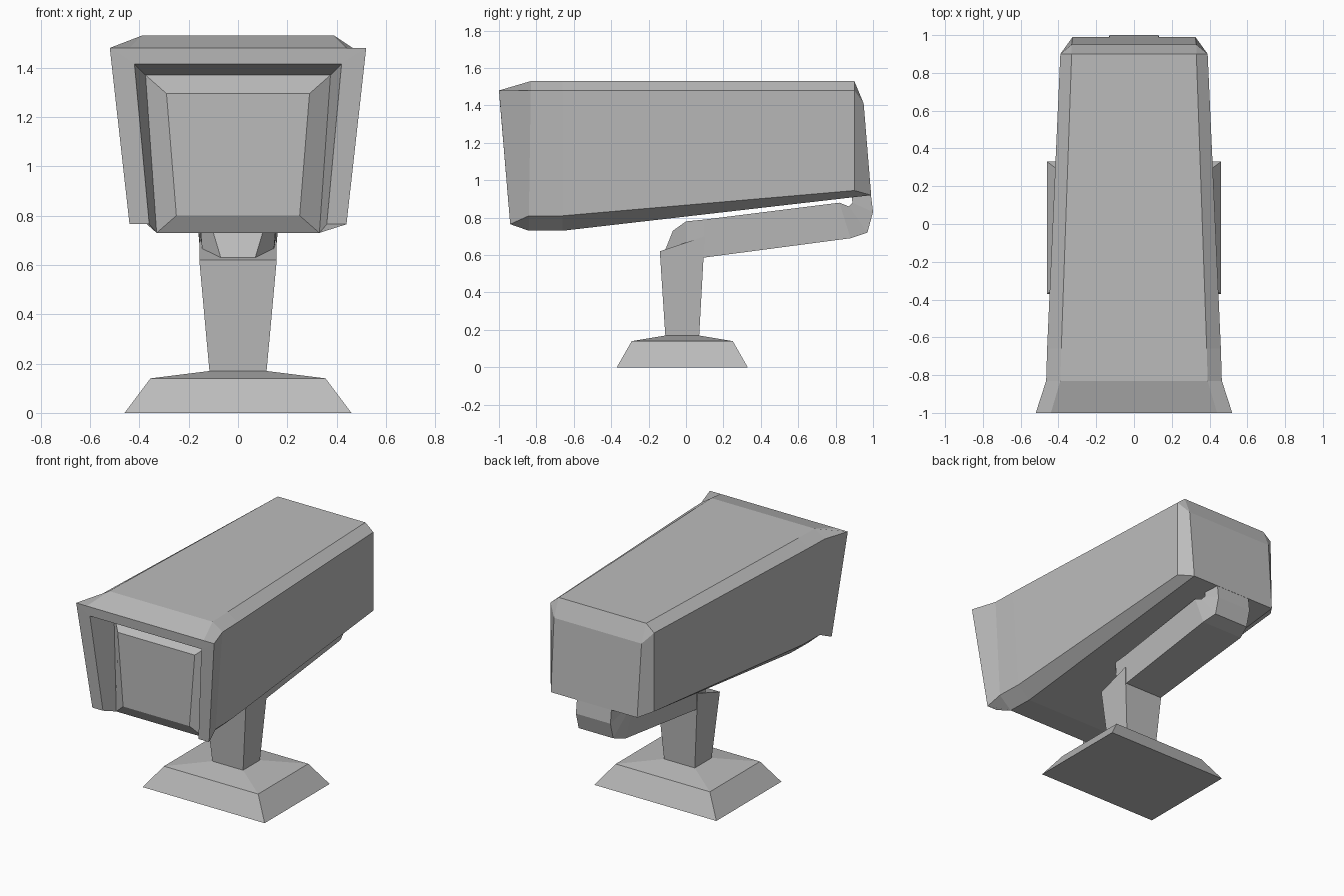
import bpy, bmesh

if "Cube" in bpy.data.objects:
    bpy.data.objects.remove(bpy.data.objects["Cube"])

grey = bpy.data.materials.new("plain grey")
grey.diffuse_color = (0.5, 0.5, 0.5, 1)
grey.use_nodes = True
grey.node_tree.nodes["Principled BSDF"].inputs["Base Color"].default_value = grey.diffuse_color


def build(name, bm):
    """Turn a bmesh into a flat-shaded grey object."""
    bmesh.ops.remove_doubles(bm, verts=bm.verts[:], dist=0.0005)
    bmesh.ops.recalc_face_normals(bm, faces=bm.faces[:])
    me = bpy.data.meshes.new(name)
    bm.to_mesh(me)
    bm.free()
    me.materials.append(grey)
    ob = bpy.data.objects.new(name, me)
    bpy.context.collection.objects.link(ob)


def ring(bm, half):
    """Right-hand points plus their mirror images form one closed ring."""
    pts = half + [(-x, y, z) for x, y, z in reversed(half)]
    return [bm.verts.new(p) for p in pts]


def bridge(bm, a, b):
    n = len(a)
    for i in range(n):
        j = (i + 1) % n
        bm.faces.new((a[i], a[j], b[j], b[i]))


def loft(name, halves):
    """Closed solid through a series of mirrored sections."""
    bm = bmesh.new()
    rings = [ring(bm, h) for h in halves]
    for a, b in zip(rings, rings[1:]):
        bridge(bm, a, b)
    bm.faces.new(rings[0])
    bm.faces.new(rings[-1])
    build(name, bm)


# Foot plate with sloped sides and a shallow top
loft("base", [[(x, y0, z), (x, y1, z)] for x, y0, y1, z in
              ((.46, -.37, .33, 0), (.355, -.29, .25, .14), (.115, -.11, .07, .17))])

# Flaring post with a slanted top
loft("post", [[(.115, -.11, .16), (.115, .07, .16)],
              [(.157, -.14, .62), (.157, .10, .70)]])

# Arm: each section is (half width, y, z) at its upper and lower edge
loft("arm", [[(.10, -.07, .73), (.07, -.11, .63)],
             [(.155, 0, .78), (.14, 0, .595)],
             [(.155, .10, .79), (.145, .10, .587)],
             [(.175, .82, .88), (.157, .88, .69)],
             [(.165, .87, .86), (.13, .97, .72)],
             [(.15, .89, .88), (.13, 1.0, .83)],
             [(.15, .88, .95), (.13, .985, .95)]])

# Housing: sections run top edge, shoulder, lower side, underside
bm = bmesh.new()
body = [ring(bm, h) for h in (
    [(.44, -1, 1.48), (.52, -1, 1.48), (.44, -.94, .765), (.36, -.94, .765)],
    [(.39, -.83, 1.53), (.465, -.83, 1.48), (.42, -.84, .81), (.33, -.84, .73)],
    [(.385, -.66, 1.53), (.46, -.66, 1.48), (.415, -.66, .81), (.325, -.66, .73)],
    [(.33, .90, 1.53), (.39, .90, 1.48), (.39, .90, .945), (.325, .99, .92)])]
for a, b in zip(body[1:], body[2:]):
    bridge(bm, a, b)
# hood walls, open underneath
a, b = body[0], body[1]
for i in range(7):
    j = i + 1
    if i != 3:
        bm.faces.new((a[i], a[j], b[j], b[i]))
bm.faces.new((a[7], a[0], b[0], b[7]))

# back panel with chamfered corners
e = body[3]
r, l = bm.verts.new((.33, .95, 1.41)), bm.verts.new((-.33, .95, 1.41))
for f in ((e[0], e[1], r), (e[1], e[2], e[3], r), (e[7], e[6], l),
          (e[6], e[5], e[4], l), (e[0], r, l, e[7]), (r, e[3], e[4], l)):
    bm.faces.new(f)

# front rim, recess walls and raised window panel
lip = ring(bm, [(.42, -.995, 1.415), (.36, -.94, .765)])
back = ring(bm, [(.375, -.80, 1.37), (.33, -.84, .73)])
pane = ring(bm, [(.29, -.88, 1.295), (.25, -.88, .80)])
bm.faces.new((a[0], a[1], lip[0]))
bm.faces.new((a[1], a[2], lip[1], lip[0]))
bm.faces.new((a[7], a[6], lip[3]))
bm.faces.new((a[6], a[5], lip[2], lip[3]))
bm.faces.new((a[0], lip[0], lip[3], a[7]))
for i in (0, 2, 3):
    j = (i + 1) % 4
    bm.faces.new((lip[i], lip[j], back[j], back[i]))
bridge(bm, back, pane)
bm.faces.new(pane)
build("housing", bm)
